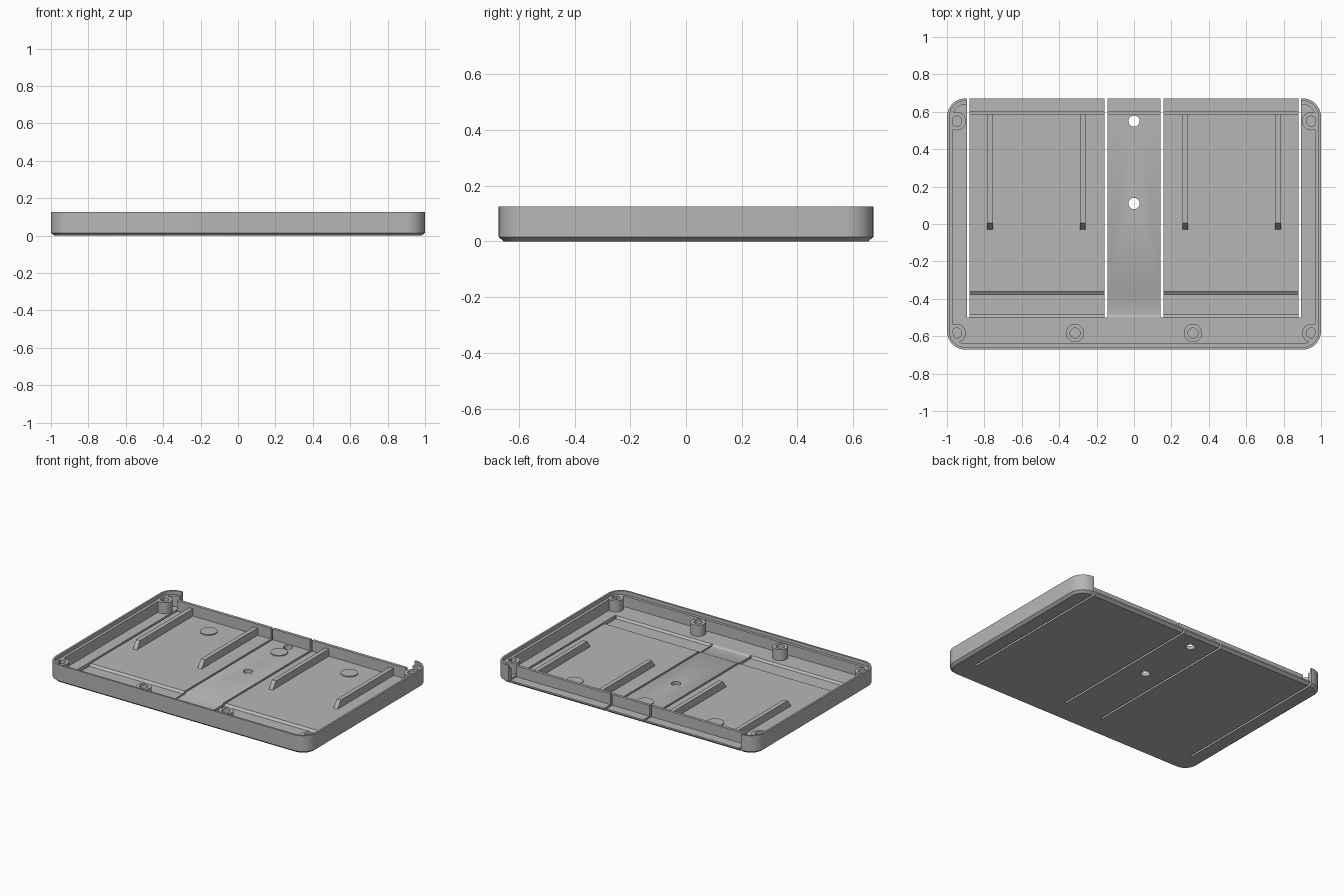
import bpy, bmesh, math
from mathutils import Matrix

cube = bpy.data.objects.get("Cube")
if cube:
    bpy.data.objects.remove(cube, do_unlink=True)

grey = bpy.data.materials.new("plain grey")
grey.use_nodes = True
COLOUR = (0.47, 0.47, 0.47, 1)
grey.diffuse_color = COLOUR
grey.node_tree.nodes["Principled BSDF"].inputs["Base Color"].default_value = COLOUR

FLOOR, STEP, RIM = 0.025, 0.1, 0.125
HALF_X, HALF_Y, CORNER = 1.0, 0.672, 0.1


def finish(name, bm):
    bmesh.ops.recalc_face_normals(bm, faces=bm.faces)
    mesh = bpy.data.meshes.new(name)
    bm.to_mesh(mesh)
    bm.free()
    ob = bpy.data.objects.new(name, mesh)
    bpy.context.collection.objects.link(ob)
    mesh.materials.append(grey)
    return ob


def activate(ob):
    bpy.ops.object.select_all(action='DESELECT')
    ob.select_set(True)
    bpy.context.view_layer.objects.active = ob


def smooth(ob):
    activate(ob)
    bpy.ops.object.shade_smooth_by_angle(angle=math.radians(30))


def prism(name, profile, x0, x1):
    """Extrude a (y, z) profile along x."""
    bm = bmesh.new()
    face = bm.faces.new([bm.verts.new((x0, y, z)) for y, z in profile])
    ext = bmesh.ops.extrude_face_region(bm, geom=[face])["geom"]
    verts = [v for v in ext if isinstance(v, bmesh.types.BMVert)]
    bmesh.ops.translate(bm, verts=verts, vec=(x1 - x0, 0, 0))
    return finish(name, bm)


def box(name, x0, x1, y0, y1, z0, z1):
    return prism(name, [(y0, z0), (y1, z0), (y1, z1), (y0, z1)], x0, x1)


def cylinder(name, x, y, r, z0, z1):
    bm = bmesh.new()
    bmesh.ops.create_cone(bm, cap_ends=True, segments=40, radius1=r, radius2=r,
                          depth=z1 - z0, matrix=Matrix.Translation((x, y, (z0 + z1) / 2)))
    return finish(name, bm)


def cut(ob, cutter):
    cutter.hide_render = True
    activate(ob)
    mod = ob.modifiers.new("cut", 'BOOLEAN')
    mod.operation, mod.solver, mod.object = 'DIFFERENCE', 'EXACT', cutter
    bpy.ops.object.modifier_apply(modifier=mod.name)
    bpy.data.objects.remove(cutter, do_unlink=True)


def rounded_ring(bm, inset, z, steps=10):
    r, ring = CORNER - inset, []
    for k, (sx, sy) in enumerate([(1, 1), (-1, 1), (-1, -1), (1, -1)]):
        for i in range(steps + 1):
            a = (k + i / steps) * math.pi / 2
            ring.append(bm.verts.new((sx * (HALF_X - CORNER) + r * math.cos(a),
                                      sy * (HALF_Y - CORNER) + r * math.sin(a), z)))
    return ring


# Tray: chamfered base, outer wall, thin lip and inner step
bm = bmesh.new()
levels = [(0.018, 0), (0, 0.015), (0, RIM), (0.013, RIM),
          (0.013, STEP), (0.032, STEP), (0.032, FLOOR)]
rings = [rounded_ring(bm, *level) for level in levels]
for low, high in zip(rings, rings[1:]):
    for i in range(len(low)):
        j = (i + 1) % len(low)
        bm.faces.new((low[i], low[j], high[j], high[i]))
bm.faces.new(rings[0])
bm.faces.new(rings[-1])
tray = finish("tray", bm)

# Open the back wall between the corner pieces
cut(tray, box("back_opening", -0.893, 0.893, 0.62, 0.8, FLOOR, 0.2))

# Thin hinge strips across the three flaps
for x0, x1, depth in [(-0.885, -0.15, 0.012), (-0.15, 0.15, 0.016), (0.15, 0.885, 0.012)]:
    cut(tray, prism("hinge_cutter", [(-0.5, 0.05), (-0.5, FLOOR), (-0.485, depth),
                                     (-0.378, depth), (-0.36, FLOOR), (-0.36, 0.05)], x0, x1))

# Slots that separate the flaps
for side in (-1, 1):
    for x in (0.15, 0.886):
        c = side * x
        cut(tray, box("slot_cutter", c - 0.007, c + 0.007, -0.5, 0.8, -0.1, 0.05))

# Round holes in the centre flap
for y in (0.11, 0.55):
    cut(tray, cylinder("hole_cutter", 0, y, 0.03, -0.1, 0.1))
smooth(tray)

# Upright wall at the back of each flap
for name, x0, x1 in [("right", -0.879, -0.157), ("centre", -0.143, 0.143), ("left", 0.157, 0.879)]:
    box(name + "_back_wall", x0, x1, 0.585, 0.605, FLOOR - 0.005, STEP)

# Ribs with sloping front ends
for side, label in ((-1, "right"), (1, "left")):
    for x, place in ((0.77, "outer"), (0.273, "inner")):
        c = side * x
        prism(f"{label}_{place}_rib", [(-0.032, FLOOR - 0.002), (0.005, 0.075), (0.59, 0.075),
                                       (0.59, FLOOR - 0.002)], c - 0.015, c + 0.015)

# Low round pads on the flaps
for x, label in ((-0.54, "right"), (0, "centre"), (0.54, "left")):
    smooth(cylinder(label + "_pad", x, 0.45, 0.055, FLOOR - 0.002, FLOOR + 0.006))

# Screw bosses
for side, label in ((-1, "right"), (1, "left")):
    for x, y, place in ((0.948, 0.55, "back"), (0.948, -0.583, "front"), (0.315, -0.583, "middle")):
        boss = cylinder(f"{label}_{place}_boss", side * x, y, 0.049, FLOOR - 0.003, STEP + 0.002)
        cut(boss, cylinder("screw_hole", side * x, y, 0.027, FLOOR + 0.01, 0.2))
        smooth(boss)
